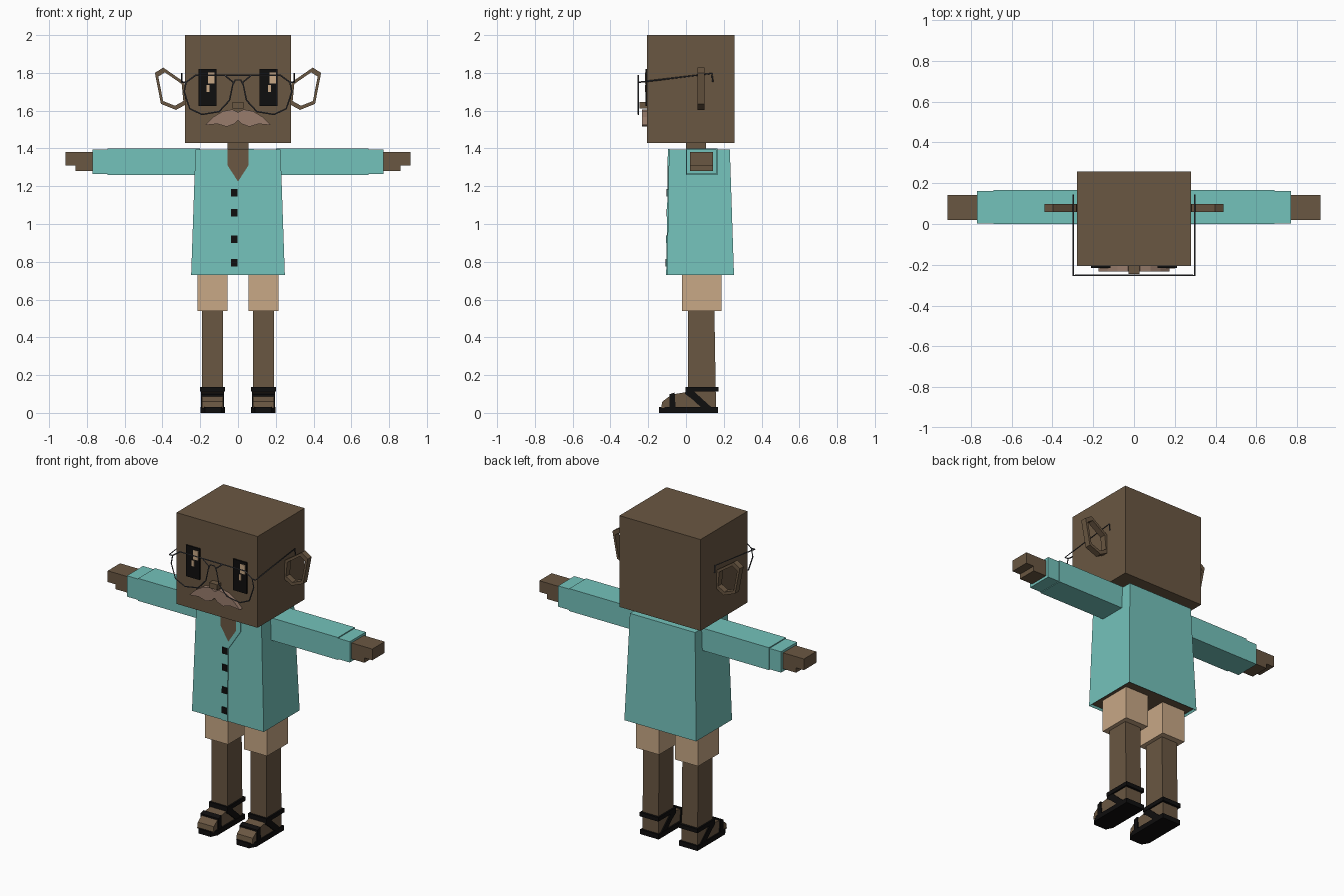
import bpy
import bmesh
from mathutils import Vector

if "Cube" in bpy.data.objects:
    bpy.data.objects.remove(bpy.data.objects["Cube"])


def material(name, *rgb):
    lin = [((c / 255 + 0.055) / 1.055) ** 2.4 if c > 10 else c / 3295 for c in rgb]
    m = bpy.data.materials.new(name)
    m.use_nodes = True
    m.diffuse_color = (*lin, 1)
    m.node_tree.nodes["Principled BSDF"].inputs["Base Color"].default_value = (*lin, 1)
    return m


SKIN = material("brown skin", 106, 87, 66)
TEAL = material("teal cloth", 116, 194, 187)
TAN = material("tan cloth", 200, 168, 134)
BLACK = material("black", 15, 14, 14)
HAIR = material("moustache grey brown", 152, 124, 108)
WIRE = material("grey wire", 72, 74, 80)
SIDES = (("left", 1), ("right", -1))


def finish(name, bm, *mats):
    bmesh.ops.recalc_face_normals(bm, faces=bm.faces)
    me = bpy.data.meshes.new(name)
    bm.to_mesh(me)
    bm.free()
    for m in mats:
        me.materials.append(m)
    ob = bpy.data.objects.new(name, me)
    bpy.context.collection.objects.link(ob)
    return ob


def loft(name, loop_a, loop_b, *mats):
    """Solid between two matching loops of points."""
    bm = bmesh.new()
    a = [bm.verts.new(p) for p in loop_a]
    b = [bm.verts.new(p) for p in loop_b]
    bm.faces.new(a)
    bm.faces.new(b)
    for i in range(len(a)):
        j = (i + 1) % len(a)
        bm.faces.new((a[i], a[j], b[j], b[i]))
    return finish(name, bm, *mats)


def rect(x0, x1, y0, y1, z):
    return [(x0, y0, z), (x1, y0, z), (x1, y1, z), (x0, y1, z)]


def box(name, x, y, z, mat, s=1):
    return loft(name, rect(s * x[0], s * x[1], *y, z[0]),
                rect(s * x[0], s * x[1], *y, z[1]), mat)


def side_prism(name, yz, x0, x1, mat):
    return loft(name, [(x0, y, z) for y, z in yz], [(x1, y, z) for y, z in yz], mat)


def shirt_front(z):
    return -0.10 + 0.01 * (z - 0.73) / 0.67


def shirt_plate(name, xz, thick, mat):
    """Thin plate following the sloping shirt front."""
    return loft(name, [(x, shirt_front(z) - thick, z) for x, z in xz],
                [(x, shirt_front(z) + 0.004, z) for x, z in xz], mat)


def wire(name, points, closed=False):
    cu = bpy.data.curves.new(name, "CURVE")
    cu.dimensions = "3D"
    cu.bevel_depth = 0.004
    cu.bevel_resolution = 0
    sp = cu.splines.new("POLY")
    sp.points.add(len(points) - 1)
    for p, co in zip(sp.points, points):
        p.co = (*co, 1)
    sp.use_cyclic_u = closed
    cu.materials.append(WIRE)
    ob = bpy.data.objects.new(name, cu)
    bpy.context.collection.objects.link(ob)


# Head and neck
box("head", (-0.28, 0.28), (-0.207, 0.257), (1.43, 2.0), SKIN)
box("neck", (-0.055, 0.055), (0.0, 0.107), (1.35, 1.44), SKIN)

# Shirt body, with the body showing inside the hem
shirt = loft("shirt_body", rect(-0.248, 0.248, -0.10, 0.254, 0.73),
             rect(-0.225, 0.225, -0.09, 0.232, 1.395), TEAL, SKIN)
bm = bmesh.new()
bm.from_mesh(shirt.data)
hem = [f for f in bm.faces if f.normal.z < -0.9]
bmesh.ops.inset_region(bm, faces=hem, thickness=0.012)
for f in hem:
    f.material_index = 1
    for v in f.verts:
        v.co.z += 0.012
bm.to_mesh(shirt.data)
bm.free()

# Open neckline, collar edge, button placket and buttons
shirt_plate("neckline_skin", [(-0.055, 1.396), (0.055, 1.396), (0.055, 1.31),
                              (0, 1.225), (-0.055, 1.31)], 0.002, SKIN)
shirt_plate("collar_edge", [(0.055, 1.396), (0.085, 1.396), (0.085, 1.31), (0.0, 1.18),
                            (-0.04, 1.18), (0, 1.225), (0.055, 1.31)], 0.006, TEAL)
shirt_plate("placket", [(-0.04, 0.73), (0, 0.73), (0, 1.18), (-0.04, 1.18)], 0.005, TEAL)
for i, z in enumerate((1.165, 1.06, 0.92, 0.795)):
    shirt_plate(f"button_{i + 1}", [(-0.038, z - 0.02), (-0.002, z - 0.02),
                                    (-0.002, z + 0.02), (-0.038, z + 0.02)], 0.009, BLACK)

# Eyes with highlights offset the same way on both sides
for side, x in (("left", 0.115), ("right", -0.21)):
    box(f"{side}_eye", (x, x + 0.095), (-0.215, -0.206), (1.625, 1.82), BLACK)
    box(f"{side}_eye_highlight", (x + 0.052, x + 0.086), (-0.218, -0.214), (1.745, 1.803), TAN)
    box(f"{side}_eye_glint", (x + 0.043, x + 0.06), (-0.218, -0.214), (1.70, 1.737), TAN)

# Nose and moustache
box("nose", (-0.028, 0.028), (-0.245, -0.2), (1.612, 1.645), SKIN)
half = [(0.03, 1.607), (0.08, 1.597), (0.13, 1.567), (0.175, 1.523),
        (0.11, 1.53), (0.06, 1.515), (0.02, 1.53)]
outline = [(0, 1.592)] + half + [(0, 1.55)] + [(-x, z) for x, z in reversed(half)]
loft("moustache", [(x, -0.232, z) for x, z in outline],
     [(x, -0.2, z) for x, z in outline], HAIR)

# Glasses bridges
G = -0.252
wire("glasses_top_bridge", [(-0.07, G, 1.787), (0.07, G, 1.787)])
wire("glasses_nose_bridge", [(-0.028, G, 1.735), (-0.015, G, 1.762),
                             (0.015, G, 1.762), (0.028, G, 1.735)])

lens = [(0.025, 1.75), (0.045, 1.655), (0.10, 1.595), (0.19, 1.58), (0.255, 1.61),
        (0.285, 1.70), (0.275, 1.75), (0.225, 1.787), (0.07, 1.787)]
ear = [(0.283, 1.75), (0.396, 1.828), (0.44, 1.80), (0.408, 1.636),
       (0.328, 1.604), (0.272, 1.635)]
foot = [(-0.132, 0.025), (-0.125, 0.06), (-0.075, 0.097), (0, 0.11), (0.158, 0.11), (0.158, 0.025)]
sole = [(0.07, 0.17), (0.07, -0.10), (0.09, -0.142), (0.175, -0.142), (0.198, -0.10), (0.198, 0.17)]

for side, s in SIDES:
    # Glasses lens rim and temple
    wire(f"{side}_lens_rim", [(s * x, G, z) for x, z in lens], True)
    wire(f"{side}_glasses_temple", [(s * 0.275, G, 1.75), (s * 0.298, G, 1.75),
                                    (s * 0.298, 0.137, 1.797), (s * 0.298, 0.142, 1.752)])

    # Open ring ear
    bm = bmesh.new()
    mid = sum((Vector(p) for p in ear), Vector((0, 0))) / len(ear)
    inner = [mid + (Vector(p) - mid) * 0.79 for p in ear]
    rings = [[bm.verts.new((s * x, y, z)) for x, z in pts]
             for pts, y in ((ear, 0.06), (ear, 0.098), (inner, 0.098), (inner, 0.06))]
    for k in range(4):
        a, b = rings[k], rings[(k + 1) % 4]
        for i in range(len(ear)):
            j = (i + 1) % len(ear)
            bm.faces.new((a[i], a[j], b[j], b[i]))
    finish(f"{side}_ear", bm, SKIN)

    # Sleeve, cuff and hand
    box(f"{side}_sleeve", (0.2, 0.69), (0.0, 0.167), (1.26, 1.40), TEAL, s)
    box(f"{side}_cuff", (0.68, 0.77), (0.003, 0.162), (1.264, 1.394), TEAL, s)
    box(f"{side}_hand", (0.76, 0.914), (0.02, 0.142), (1.31, 1.38), SKIN, s)
    box(f"{side}_palm", (0.76, 0.86), (0.02, 0.142), (1.28, 1.315), SKIN, s)

    # Shorts and leg
    box(f"{side}_shorts_leg", (0.055, 0.215), (-0.02, 0.187), (0.54, 0.76), TAN, s)
    loft(f"{side}_leg", rect(s * 0.08, s * 0.19, 0.01, 0.158, 0.08),
         rect(s * 0.08, s * 0.19, 0.01, 0.15, 0.56), SKIN)

    # Foot and sandal
    side_prism(f"{side}_foot", foot, s * 0.08, s * 0.19, SKIN)
    loft(f"{side}_sandal_sole", [(s * x, y, 0) for x, y in sole],
         [(s * x, y, 0.03) for x, y in sole], BLACK)
    box(f"{side}_ankle_strap", (0.07, 0.2), (-0.002, 0.172), (0.112, 0.137), BLACK, s)
    side_prism(f"{side}_instep_strap", [(0, 0.12), (0.035, 0.12), (0.14, 0.025), (0.085, 0.025),
                                        (0.03, 0.075), (-0.005, 0.1)],
               s * 0.073, s * 0.197, BLACK)
    side_prism(f"{side}_toe_strap", [(-0.088, 0.025), (-0.088, 0.098), (-0.06, 0.108),
                                     (-0.055, 0.025)], s * 0.073, s * 0.197, BLACK)
